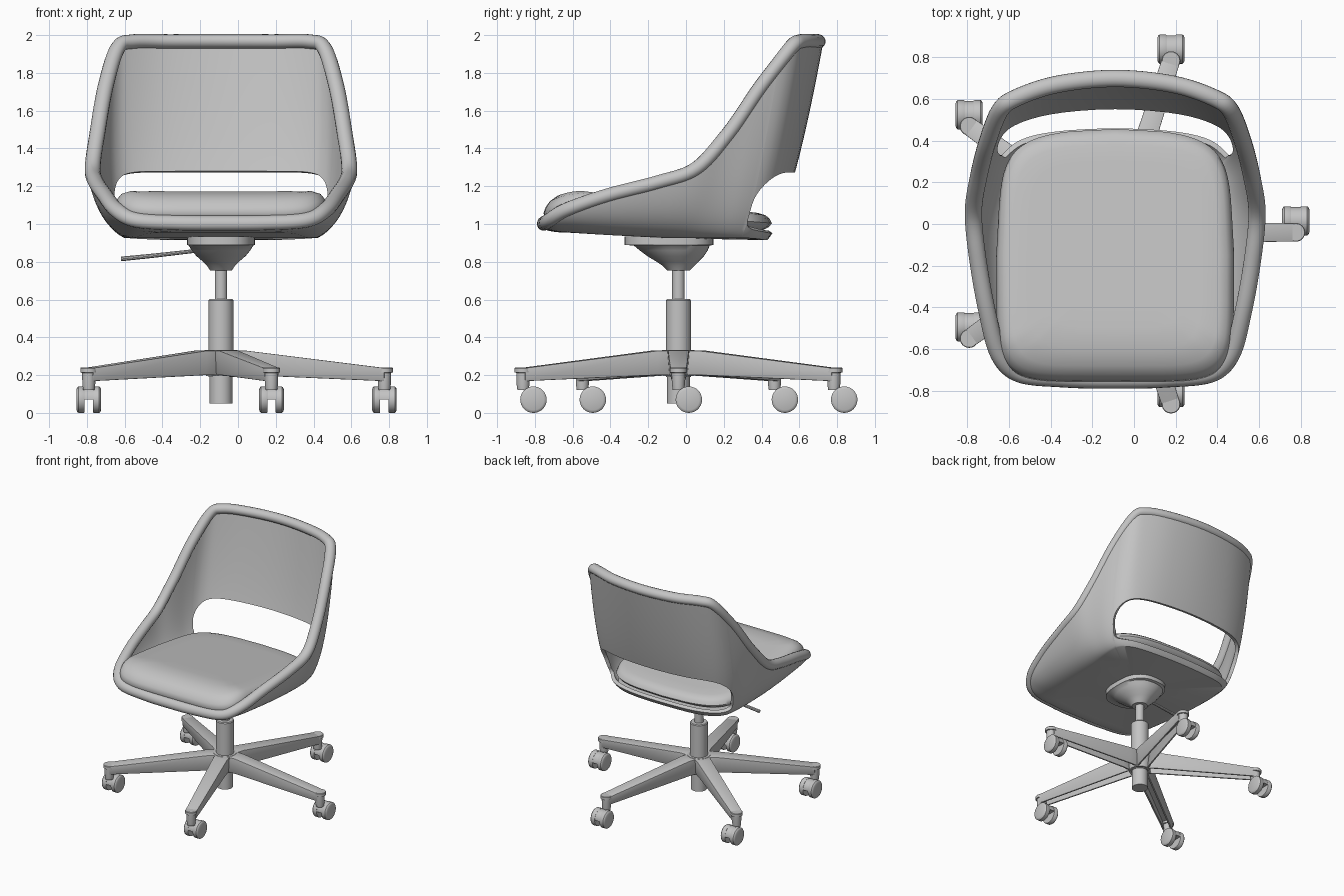
import bpy, bmesh, math
from mathutils import Vector

if "Cube" in bpy.data.objects:
    bpy.data.objects.remove(bpy.data.objects["Cube"])

CX, CY = -0.09, -0.04          # column axis
grey = bpy.data.materials.new("light grey")
grey.diffuse_color = (0.55, 0.55, 0.55, 1)
grey.use_nodes = True
grey.node_tree.nodes["Principled BSDF"].inputs["Base Color"].default_value = grey.diffuse_color


def finish(name, bm, angle=35, flip_test=False, solid=0, bevel=0):
    """Turn a bmesh into a shaded object."""
    bmesh.ops.remove_doubles(bm, verts=bm.verts, dist=1e-5)
    bmesh.ops.recalc_face_normals(bm, faces=bm.faces)
    if flip_test:                                  # lowest face must look down
        low = min(bm.faces, key=lambda f: f.calc_center_median().z)
        if low.normal.z > 0:
            bmesh.ops.reverse_faces(bm, faces=bm.faces)
    me = bpy.data.meshes.new(name)
    bm.to_mesh(me)
    bm.free()
    ob = bpy.data.objects.new(name, me)
    bpy.context.collection.objects.link(ob)
    me.materials.append(grey)
    for o in bpy.context.selected_objects:
        o.select_set(False)
    ob.select_set(True)
    bpy.context.view_layer.objects.active = ob
    if solid:
        m = ob.modifiers.new("thickness", 'SOLIDIFY')
        m.thickness, m.offset = solid, -1
        bpy.ops.object.modifier_apply(modifier=m.name)
    if bevel:
        m = ob.modifiers.new("soft edges", 'BEVEL')
        m.width, m.segments, m.limit_method = bevel, 2, 'ANGLE'
        bpy.ops.object.modifier_apply(modifier=m.name)
    bpy.ops.object.shade_smooth_by_angle(angle=math.radians(angle))
    return ob


def loft(bm, rings, wrap=False, cap_start=True, cap_end=True):
    vs = [[bm.verts.new(p) for p in r] for r in rings]
    n = len(vs[0])
    pairs = list(zip(vs, vs[1:])) + ([(vs[-1], vs[0])] if wrap else [])
    for a, b in pairs:
        for i in range(n):
            j = (i + 1) % n
            bm.faces.new((a[i], a[j], b[j], b[i]))
    if cap_start and not wrap:
        bm.faces.new(vs[0])
    if cap_end and not wrap:
        bm.faces.new(vs[-1])


def ellipse(cx, cy, z, rx, ry, n=40, power=2):
    out = []
    for i in range(n):
        a = 2 * math.pi * i / n
        c, s = math.cos(a), math.sin(a)
        e = 2 / power
        out.append((cx + rx * math.copysign(abs(c) ** e, c),
                    cy + ry * math.copysign(abs(s) ** e, s), z))
    return out


def lathe(name, profile, cx=CX, cy=CY, n=32):
    bm = bmesh.new()
    loft(bm, [ellipse(cx, cy, z, r, r, n) for r, z in profile])
    return finish(name, bm)


# ---- seat shell: half stations from back centre to front centre
# rim point, floor edge point, wall control point
ST = [
    ((0, .728, 1.968), (0, .43, .915), (0, .56, 1.05)),
    ((.28, .70, 1.968), (.25, .42, .915), (.30, .54, 1.05)),
    ((.48, .635, 1.968), (.41, .39, .92), (.50, .49, 1.05)),
    ((.575, .565, 1.93), (.49, .33, .925), (.61, .41, 1.03)),
    ((.64, .405, 1.735), (.51, .24, .925), (.66, .29, 1.0)),
    ((.685, .23, 1.48), (.50, .12, .925), (.66, .15, .96)),
    ((.71, .06, 1.295), (.48, 0, .925), (.645, .02, .95)),
    ((.692, -.15, 1.22), (.45, -.16, .93), (.63, -.16, .94)),
    ((.645, -.42, 1.15), (.42, -.38, .94), (.60, -.41, .95)),
    ((.583, -.64, 1.07), (.38, -.55, .95), (.545, -.61, .96)),
    ((.47, -.742, 1.005), (.30, -.62, .955), (.44, -.70, .955)),
    ((.24, -.768, .988), (.17, -.63, .955), (.23, -.73, .955)),
    ((0, -.773, .985), (0, -.635, .955), (0, -.735, .955)),
]
LAST = len(ST) - 1


def station(i, k):
    if i < 0 or i > LAST:
        v = Vector(ST[-i if i < 0 else 2 * LAST - i][k])
        v.x = -v.x
        return v
    return Vector(ST[i][k])


def sample(t, side, k):
    i = min(int(t), LAST - 1)
    f = t - i
    a, b, c, d = (station(i + o, k) for o in (-1, 0, 1, 2))
    v = 0.5 * (2 * b + (c - a) * f + (2 * a - 5 * b + 4 * c - d) * f * f
               + (3 * b - a - 3 * c + d) * f ** 3)
    return Vector((CX + side * v.x, v.y, v.z))


def wall(t, side, u):
    r, f, p = (sample(t, side, k) for k in range(3))
    return f * (1 - u) ** 2 + p * 2 * u * (1 - u) + r * u * u


def both(ts):
    return [(t, 1) for t in ts] + [(t, -1) for t in ts[-2:0:-1]]


T_HOLE, MID, HALF = 3.5, 0.315, 0.21


def opening(t, sign):                       # edge of the back opening
    q = max(0, 1 - (t / T_HOLE) ** 4)
    return MID + sign * HALF * q ** 0.25


ts = [T_HOLE * (1 - (1 - i / 28) ** 2.5) for i in range(29)]
ts += [T_HOLE + (LAST - T_HOLE) * i / 50 for i in range(1, 51)]
cols = both(ts)
centre = Vector((CX, -0.1, 0.925))
lower = [[centre.lerp(sample(t, s, 1), k) for t, s in cols] for k in (.03, .5)]
lower += [[wall(t, s, opening(t, -1) * k / 6) for t, s in cols] for k in range(7)]
upper = []
for k in range(15):
    row = []
    for t, s in cols:
        h = opening(t, 1)
        row.append(wall(t, s, h + (1 - h) * k / 14))
    upper.append(row)
bm = bmesh.new()
loft(bm, lower, cap_end=False)
loft(bm, upper, cap_start=False, cap_end=False)
finish("seat_shell", bm, 40, flip_test=True, solid=0.028)

# ---- rolled rim, thickened towards the inside of the shell
cols = both([LAST * i / 84 for i in range(85)])
pts = [sample(t, s, 0) for t, s in cols]
rings = []
for i, (t, s) in enumerate(cols):
    tan = (pts[(i + 1) % len(pts)] - pts[i - 1]).normalized()
    up = pts[i] - sample(t, s, 2)
    up = (up - tan * up.dot(tan)).normalized()
    side = tan.cross(up)
    if side.dot(Vector((CX, -.1, 1.5)) - pts[i]) < 0:
        side = -side
    mid = pts[i] + side * 0.03 - up * 0.006
    rings.append([mid + up * 0.038 * math.cos(a) + side * 0.042 * math.sin(a)
                  for a in (2 * math.pi * j / 16 for j in range(16))])
bm = bmesh.new()
loft(bm, rings, wrap=True)
finish("shell_rim", bm, 60)


# ---- seat cushion, crowned at the front and falling to the back
def cushion_top(y):
    f = min(1, max(0, (y + .55) / 1.0))
    return 1.175 - .125 * f - .06 * (max(0, -.55 - y) / .2) ** 2


rings = []
steps = [(.14, 0), (.06, .1), (.015, .35), (0, .55), (.012, .78), (.035, .93), (.075, 1)]
steps += [(d, 1) for d in (.16, .26, .36, .45, .55)]
for d, f in steps:
    ring = []
    for x, y, _ in ellipse(0, -.15, 0, .57 - d, .605 - d, 96, 6):
        back = max(0, y + .15) / .6            # narrower, bowed back edge
        x *= 1 - .05 * back
        y -= .07 * back * (x / .55) ** 2
        low = .985 - .03 * (y + .75)
        ring.append((CX + x, y, low + (cushion_top(y) - low) * f))
    rings.append(ring)
bm = bmesh.new()
loft(bm, rings)
finish("seat_cushion", bm, 60)

# ---- mechanism housing under the seat
bm = bmesh.new()
loft(bm, [ellipse(CX, cy, z, rx, ry, 40, p) for z, rx, ry, cy, p in (
    (.755, .058, .06, -.04, 2), (.78, .075, .085, -.04, 2), (.80, .095, .11, -.045, 2),
    (.83, .13, .15, -.055, 2.1), (.86, .155, .18, -.065, 2.2), (.885, .17, .20, -.075, 2.4),
    (.89, .18, .235, -.09, 2.6), (.935, .18, .235, -.09, 2.6))])
finish("tilt_housing", bm)

# ---- height lever
bm = bmesh.new()
loft(bm, [[(x, -.07 + r * math.cos(a), z + r * math.sin(a))
           for a in (math.pi * j / 5 for j in range(10))]
          for x, z, r in ((-.62, .815, .013), (-.45, .832, .012), (-.16, .865, .01))])
finish("height_lever", bm)

# ---- gas column
lathe("column_rod", [(.033, .58), (.033, .78)])
lathe("column_sleeve", [(.06, .05), (.06, .19), (.066, .19), (.066, .595), (.061, .602)])
lathe("base_hub", [(.08, .195), (.09, .325), (.086, .332)])

# ---- five channel arms with twin wheel casters
REACH = 0.865
for k in range(5):
    ang = 2 * math.pi * k / 5
    ca, sa = math.cos(ang), math.sin(ang)
    rings = []
    for r, w, zt, zb in ((.03, .06, .33, .2), (.13, .056, .33, .2), (REACH, .044, .238, .168)):
        e, b = .013, w * .8
        sec = [(-b, zb), (-w, zt), (w, zt), (b, zb),
               (b - e, zb), (w - e, zt - e), (e - w, zt - e), (e - b, zb)]
        rings.append([(CX + r * ca - o * sa, CY + r * sa + o * ca, z) for o, z in sec])
    bm = bmesh.new()
    loft(bm, rings)
    finish(f"base_arm_{k + 1}", bm, bevel=.004)

    px, py = CX + REACH * ca, CY + REACH * sa
    lathe(f"caster_neck_{k + 1}", [(.03, .12), (.034, .15), (.036, .212),
                                   (.045, .214), (.045, .236), (.042, .24)], px, py, 24)
    wy = py + .055                                 # all casters trail to the back

    def disc(name, xs, z, turn=2 * math.pi):
        """Wheel, or half round hood, lofted along x."""
        n = 32
        bm = bmesh.new()
        loft(bm, [[(px + x, wy + r * math.cos(a), z + r * math.sin(a))
                   for a in (turn * j / (n if turn > 4 else n - 1) for j in range(n))]
                  for x, r in xs])
        finish(name, bm)

    disc(f"caster_hood_{k + 1}", [(-.03, .066), (.03, .066)], .07, math.pi)
    for s in (-1, 1):
        disc(f"caster_wheel_{k + 1}_{'left' if s < 0 else 'right'}",
             [(s * .022, .068), (s * .026, .07), (s * .055, .07),
              (s * .061, .065), (s * .065, .055)], .07)
